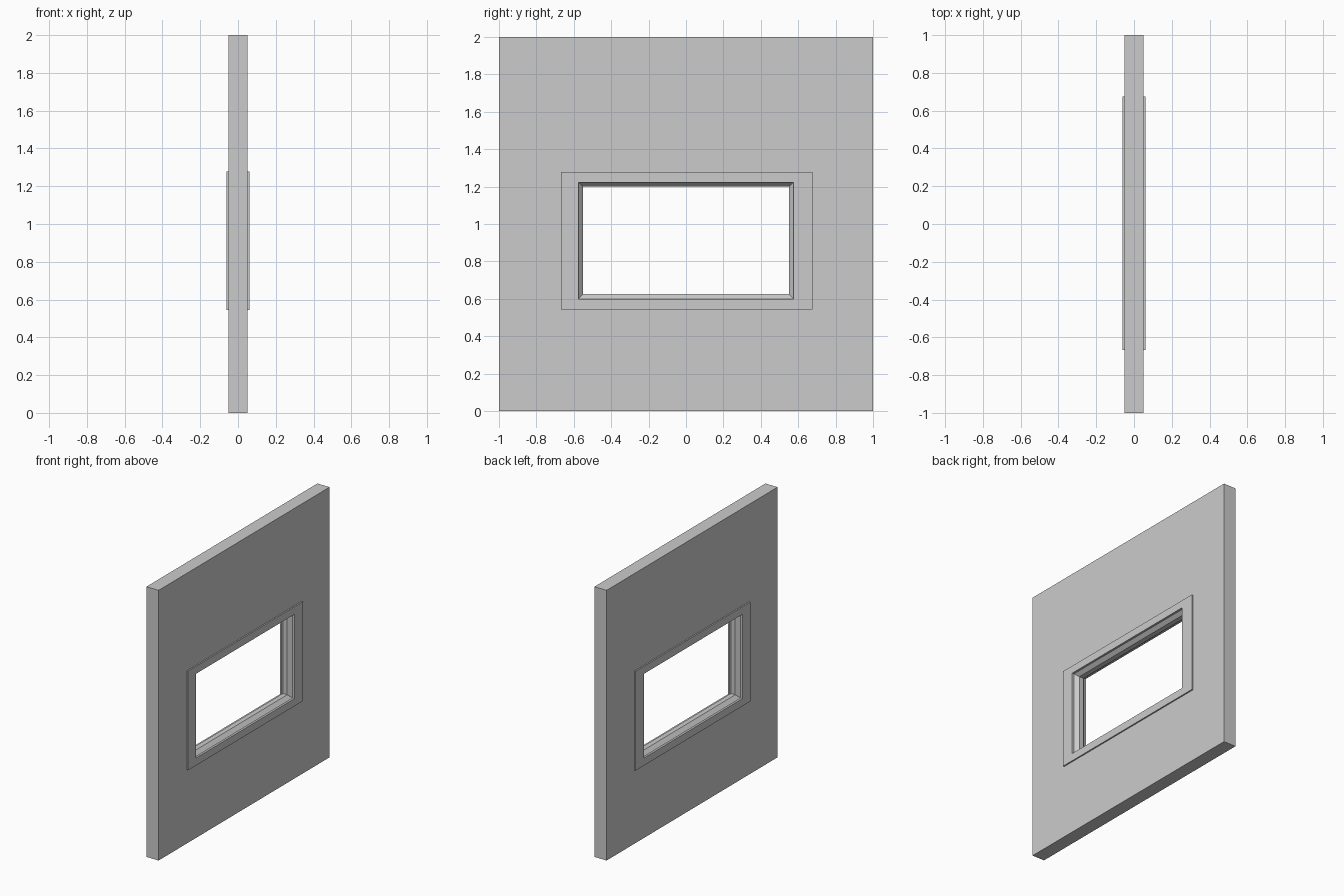
import bpy, bmesh

if "Cube" in bpy.data.objects:
    bpy.data.objects.remove(bpy.data.objects["Cube"])

def ring(name, loops):
    """Closed rectangular ring; each loop is (x, y0, y1, z0, z1)."""
    bm = bmesh.new()
    rows = [[bm.verts.new((x, y, z)) for y, z in ((y0, z0), (y1, z0), (y1, z1), (y0, z1))]
            for x, y0, y1, z0, z1 in loops]
    for i, a in enumerate(rows):
        b = rows[(i + 1) % len(rows)]
        for j in range(4):
            k = (j + 1) % 4
            bm.faces.new((a[j], a[k], b[k], b[j]))
    bmesh.ops.recalc_face_normals(bm, faces=bm.faces)
    me = bpy.data.meshes.new(name)
    bm.to_mesh(me)
    bm.free()
    ob = bpy.data.objects.new(name, me)
    bpy.context.collection.objects.link(ob)
    return ob

edge = (-1, 1, 0, 2)                      # wall outline
trim = (-0.668, 0.676, 0.544, 1.279)      # raised casing outline
opening = (-0.575, 0.575, 0.60, 1.223)    # casing inner edge
sill = (-0.55, 0.55, 0.626, 1.20)         # narrowest part of the opening
hole = (-0.60, 0.60, 0.575, 1.248)        # wall cut-out hidden by the casing

# Wall panel with window cut-out
ring("wall", [(-0.05, *edge), (0.05, *edge), (0.05, *hole), (-0.05, *hole)])

# Window casing on both faces, with a chamfered rib in the middle of the reveal
ring("window_frame", [
    (0.05, *hole), (0.05, *trim), (0.06, *trim), (0.06, *opening),
    (0.045, *opening), (0.018, *sill), (-0.018, *sill), (-0.045, *opening),
    (-0.06, *opening), (-0.06, *trim), (-0.05, *trim), (-0.05, *hole)])
